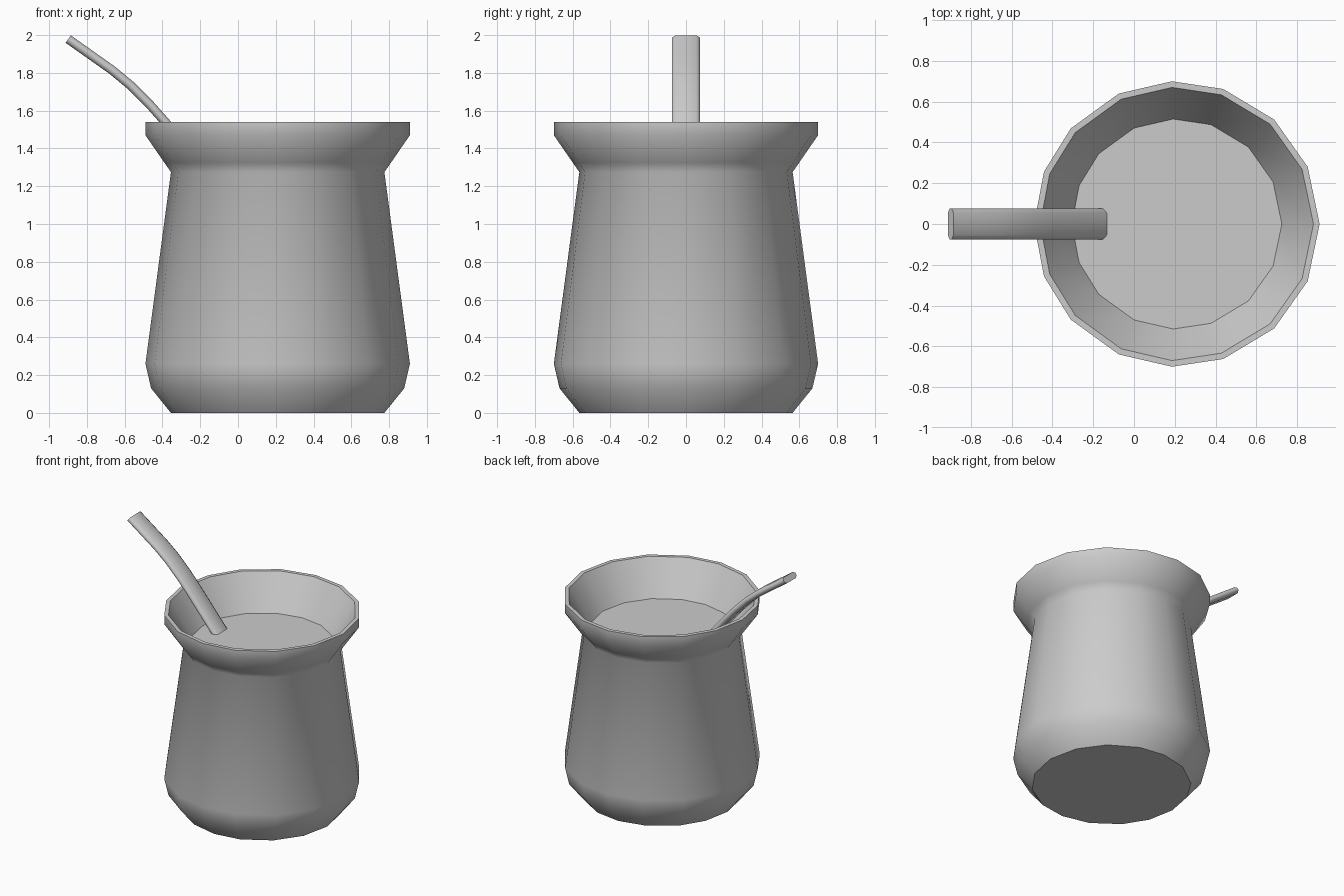
import bpy, bmesh
from math import radians, sin, cos
from mathutils import Vector

if "Cube" in bpy.data.objects:
    bpy.data.objects.remove(bpy.data.objects["Cube"])

CX = 0.21  # cup axis
half = [0, 23.6, 47, 71, 92, 114, 138, 158.5, 180]
ANGLES = [radians(a) for a in half + [360 - a for a in half[-2:0:-1]]]


def loft(name, rings, cap_start=True, cap_end=True, angle=45):
    """Skin a list of equal-length point rings into one object."""
    bm = bmesh.new()
    loops = [[bm.verts.new(p) for p in ring] for ring in rings]
    n = len(loops[0])
    for a, b in zip(loops, loops[1:]):
        for i in range(n):
            j = (i + 1) % n
            bm.faces.new((a[i], a[j], b[j], b[i]))
    if cap_start:
        bm.faces.new(loops[0][::-1])
    if cap_end:
        bm.faces.new(loops[-1])
    bmesh.ops.recalc_face_normals(bm, faces=bm.faces)
    me = bpy.data.meshes.new(name)
    bm.to_mesh(me)
    bm.free()
    ob = bpy.data.objects.new(name, me)
    bpy.context.collection.objects.link(ob)
    me.shade_smooth()
    me.set_sharp_from_angle(angle=radians(angle))
    return ob


def ring(r, z):
    return [Vector((CX + r * cos(a), r * sin(a), z)) for a in ANGLES]


# Cup: outer wall, flared rim, inner funnel closed by the drink surface
profile = [(0.565, 0.0), (0.67, 0.13), (0.70, 0.26), (0.565, 1.275),
           (0.60, 1.325), (0.70, 1.47), (0.70, 1.54), (0.67, 1.54),
           (0.515, 1.28)]
loft("cup", [ring(r, z) for r, z in profile])

# Straw: flattened octagon swept along a bent path in the xz plane
path = [(-0.899, 1.979), (-0.78, 1.895), (-0.667, 1.815), (-0.57, 1.735),
        (-0.465, 1.63), (-0.385, 1.54), (-0.165, 1.28), (-0.135, 1.245)]
path = [Vector((x, 0, z)) for x, z in path]
W, T = 0.075, 0.024
section = [(W, 0.4 * T), (0.73 * W, T), (-0.73 * W, T), (-W, 0.4 * T),
           (-W, -0.4 * T), (-0.73 * W, -T), (0.73 * W, -T), (W, -0.4 * T)]
side = Vector((0, 1, 0))
rings = []
for i, p in enumerate(path):
    d = (path[min(i + 1, len(path) - 1)] - path[max(i - 1, 0)]).normalized()
    up = d.cross(side)
    rings.append([p + side * y + up * t for y, t in section])
loft("straw", rings, angle=65)
